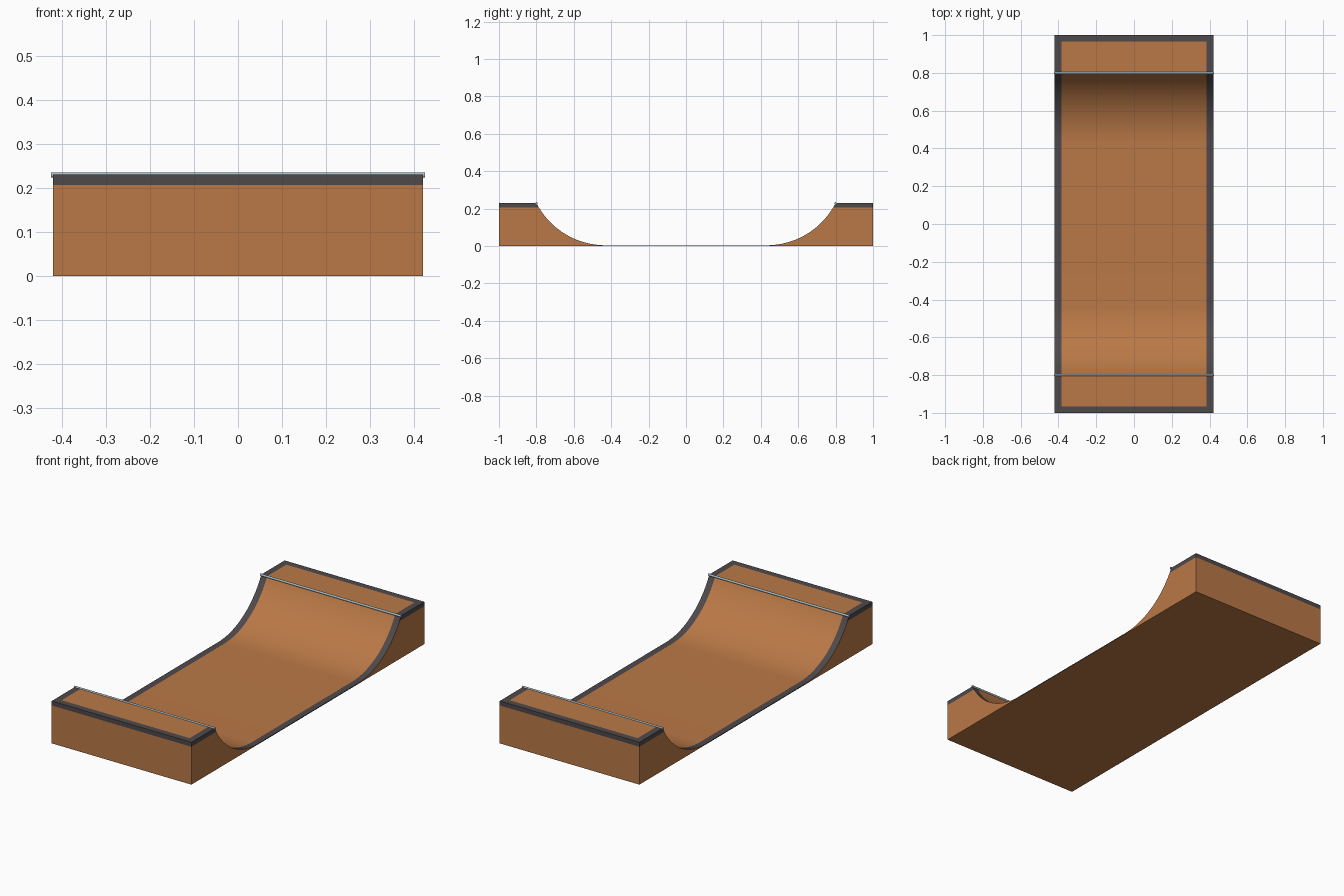
import bpy, bmesh, math

if "Cube" in bpy.data.objects:
    bpy.data.objects.remove(bpy.data.objects["Cube"])

W, L, H = 0.42, 1.0, 0.23        # half width, half length, deck height
FLAT, LIP, FLOOR = 0.43, 0.80, 0.004
TRIM, BAND = 0.035, 0.206        # border width, lower edge of the side band


def material(name, rgb):
    m = bpy.data.materials.new(name)
    m.diffuse_color = (*rgb, 1)
    m.use_nodes = True
    m.node_tree.nodes["Principled BSDF"].inputs["Base Color"].default_value = m.diffuse_color
    return m


wood = material("orange wood", (0.49, 0.19, 0.062))
dark = material("dark trim", (0.078, 0.066, 0.070))
steel = material("steel", (0.40, 0.49, 0.53))


def finish(bm, name, mats):
    me = bpy.data.meshes.new(name)
    bm.to_mesh(me)
    bm.free()
    for m in mats:
        me.materials.append(m)
    ob = bpy.data.objects.new(name, me)
    bpy.context.collection.objects.link(ob)
    bpy.ops.object.select_all(action='DESELECT')
    ob.select_set(True)
    bpy.context.view_layer.objects.active = ob
    bpy.ops.object.shade_smooth_by_angle(angle=math.radians(30))
    return ob


# Ramp profile: flat floor, circular transition, flat deck
run, rise = LIP - FLAT, H - FLOOR
R = (run ** 2 + rise ** 2) / (2 * rise)
top_angle = math.asin(run / R)
N = 24
half = []
for i in range(N + 1):
    a = top_angle * i / N
    half.append((FLAT + R * math.sin(a), FLOOR + R - R * math.cos(a)))
half.append((L, H))
profile = [(-y, z) for y, z in reversed(half)] + half

# Ramp body: convex columns along the profile, closed on all sides
bm = bmesh.new()
rows = [[bm.verts.new(p) for p in ((-W, y, 0), (W, y, 0), (W, y, z), (-W, y, z))]
        for y, z in profile]
for a, b in zip(rows, rows[1:]):
    for k in range(4):
        j = (k + 1) % 4
        bm.faces.new((a[k], a[j], b[j], b[k]))
bm.faces.new(rows[0])
bm.faces.new(rows[-1])

# Cut the trim outlines into the surface
for co, no in (((W - TRIM, 0, 0), (1, 0, 0)), ((TRIM - W, 0, 0), (1, 0, 0)),
               ((0, L - TRIM, 0), (0, 1, 0)), ((0, TRIM - L, 0), (0, 1, 0)),
               ((0, 0, BAND), (0, 0, 1))):
    bmesh.ops.bisect_plane(bm, geom=bm.verts[:] + bm.edges[:] + bm.faces[:],
                           plane_co=co, plane_no=no, dist=1e-6)
bmesh.ops.recalc_face_normals(bm, faces=bm.faces[:])

# Dark border on top, side band on the decks, thin edge of the flat floor
for f in bm.faces:
    c, n = f.calc_center_median(), f.normal
    border = n.z > 0.1 and (abs(c.x) > W - TRIM or abs(c.y) > L - TRIM)
    band = abs(n.z) < 0.1 and (c.z > BAND or (c.z < FLOOR and abs(c.y) < FLAT))
    f.material_index = 1 if border or band else 0
finish(bm, "ramp_body", [wood, dark])

# Coping pipes along both lips
for s, label in ((-1, "front_coping"), (1, "back_coping")):
    bm = bmesh.new()
    bmesh.ops.create_cone(bm, cap_ends=True, segments=16, radius1=0.006,
                          radius2=0.006, depth=2 * W + 0.008)
    for v in bm.verts:
        x, y, z = v.co
        v.co = (z, s * (LIP - 0.001) + y, 0.229 + x)
    bmesh.ops.recalc_face_normals(bm, faces=bm.faces[:])
    finish(bm, label, [steel])
